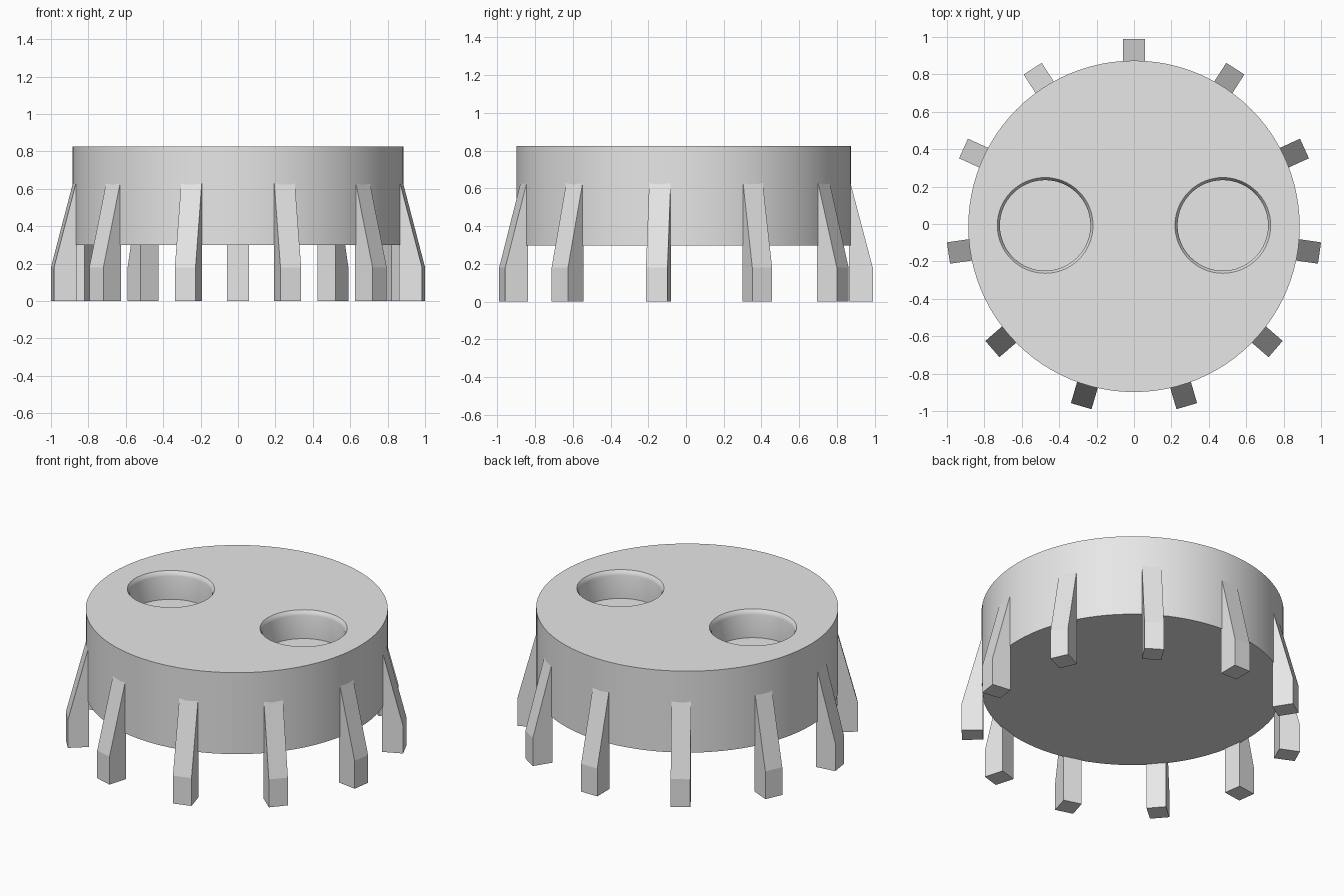
import bpy
import bmesh
import math
from mathutils import Matrix, Vector

if "Cube" in bpy.data.objects:
    bpy.data.objects.remove(bpy.data.objects["Cube"], do_unlink=True)

CENTER_Y = -0.0125
LEG_COUNT = 11
LEG_WIDTH = 0.115

grey = bpy.data.materials.new("light_grey")
grey.use_nodes = True
grey.diffuse_color = (0.8, 0.8, 0.8, 1)
grey.node_tree.nodes["Principled BSDF"].inputs["Base Color"].default_value = (0.8, 0.8, 0.8, 1)


def finish(name, bm):
    """Turn a bmesh into a grey object."""
    bmesh.ops.recalc_face_normals(bm, faces=bm.faces)
    mesh = bpy.data.meshes.new(name)
    bm.to_mesh(mesh)
    bm.free()
    mesh.materials.append(grey)
    obj = bpy.data.objects.new(name, mesh)
    bpy.context.collection.objects.link(obj)
    return obj


def turned_solid(name, profile, location, sides):
    """Closed solid from (radius, height) rings, capped at both ends."""
    bm = bmesh.new()
    rings = []
    for r, z in profile:
        rings.append([bm.verts.new((r * math.cos(a), r * math.sin(a), z))
                      for a in (math.tau * i / sides for i in range(sides))])
    for low, high in zip(rings, rings[1:]):
        for i in range(sides):
            j = (i + 1) % sides
            bm.faces.new((low[i], low[j], high[j], high[i]))
    bm.faces.new(rings[0])
    bm.faces.new(rings[-1])
    bmesh.ops.translate(bm, verts=bm.verts, vec=location)
    return finish(name, bm)


def leg(name, angle):
    """Wedge-topped post, extruded sideways and turned to its place."""
    bm = bmesh.new()
    profile = [(0.877, 0), (1.002, 0), (1.002, 0.18), (0.877, 0.655)]
    face = bm.faces.new([bm.verts.new((r, -LEG_WIDTH / 2, z)) for r, z in profile])
    side = bmesh.ops.extrude_face_region(bm, geom=[face])
    moved = [v for v in side["geom"] if isinstance(v, bmesh.types.BMVert)]
    bmesh.ops.translate(bm, verts=moved, vec=(0, LEG_WIDTH, 0))
    bm.transform(Matrix.Translation((0, CENTER_Y, 0)) @ Matrix.Rotation(angle, 4, "Z"))
    return finish(name, bm)


# Round body
body = turned_solid("round_body", [(0.886, 0.298), (0.886, 0.825)], Vector((0, CENTER_Y, 0)), 96)

# Two round wells with chamfered rims, cut into the top
for x in (-0.475, 0.475):
    cutter = turned_solid("well_cutter", [(0.242, 0.645), (0.242, 0.795), (0.246, 0.81),
                                          (0.256, 0.825), (0.256, 0.9)],
                          Vector((x, CENTER_Y + 0.005, 0)), 64)
    cutter.hide_render = True
    cut = body.modifiers.new("well", "BOOLEAN")
    cut.operation = "DIFFERENCE"
    cut.solver = "EXACT"
    cut.object = cutter
    bpy.context.view_layer.objects.active = body
    bpy.ops.object.modifier_apply(modifier=cut.name)
    bpy.data.objects.remove(cutter, do_unlink=True)

bpy.ops.object.select_all(action="DESELECT")
body.select_set(True)
bpy.context.view_layer.objects.active = body
bpy.ops.object.shade_smooth_by_angle(angle=math.radians(30))

# Ring of legs, the first one at the back
for i in range(LEG_COUNT):
    leg(f"leg_{i + 1}", math.pi / 2 + math.tau * i / LEG_COUNT)
